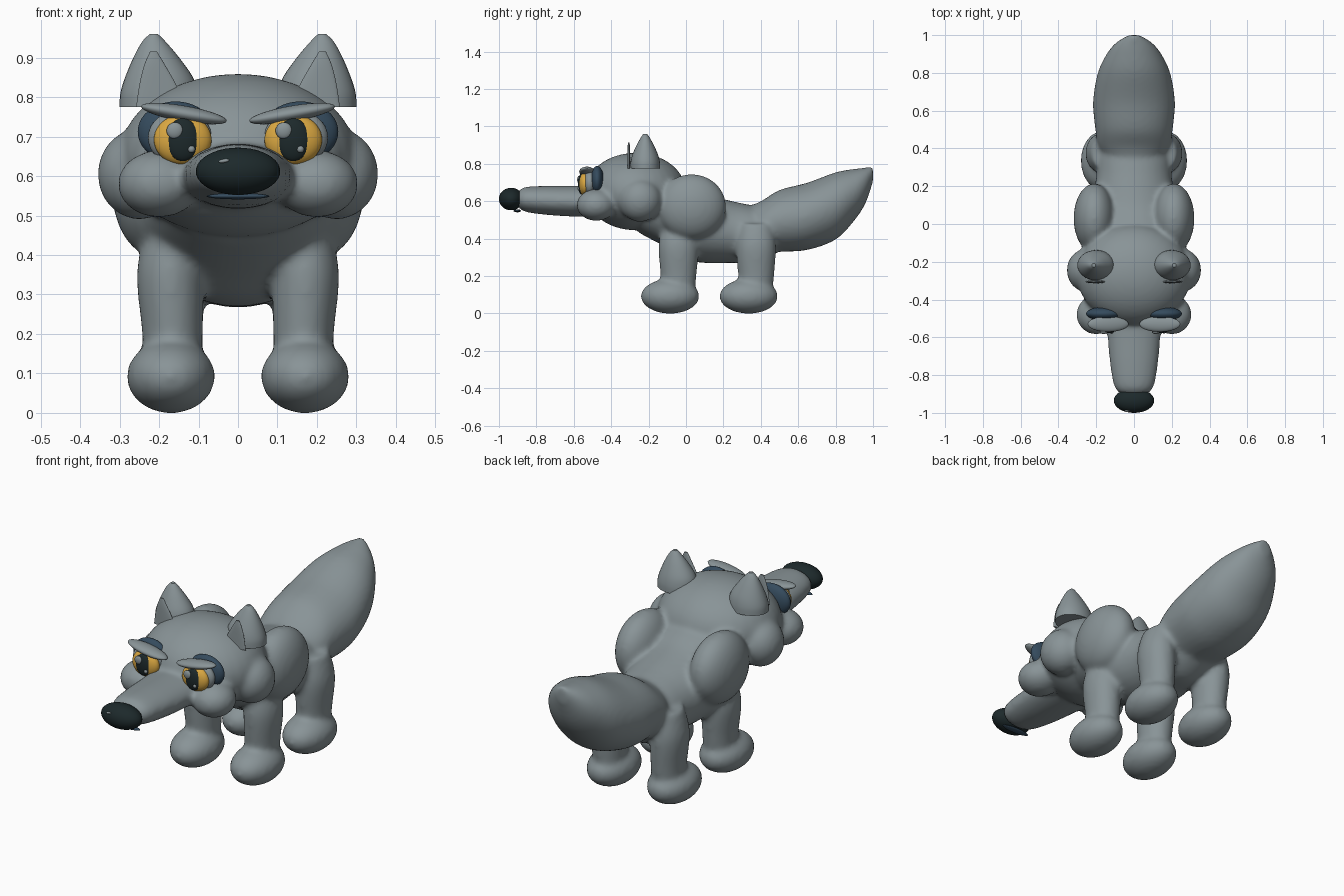
import bpy
import bmesh
from math import cos, sin, pi, radians
from mathutils import Matrix, Vector

cube = bpy.data.objects.get("Cube")
if cube:
    bpy.data.objects.remove(cube, do_unlink=True)


def material(name, rgb):
    m = bpy.data.materials.new(name)
    m.use_nodes = True
    m.diffuse_color = (*rgb, 1)
    m.node_tree.nodes["Principled BSDF"].inputs["Base Color"].default_value = (*rgb, 1)
    return m


FUR = material("grey fur", (0.25, 0.295, 0.31))
BLUE = material("dark blue", (0.035, 0.07, 0.11))
YELLOW = material("amber", (0.72, 0.40, 0.055))
BLACK = material("near black", (0.012, 0.022, 0.024))


def ball(bm, centre, radii, tilt=0):
    mat = (Matrix.Translation(centre) @ Matrix.Rotation(tilt, 4, 'Y')
           @ Matrix.Diagonal((*radii, 1)))
    bmesh.ops.create_uvsphere(bm, u_segments=32, v_segments=20, radius=1, matrix=mat)


def smooth_rings(rings, steps=6):
    """Catmull-Rom interpolation between cross-sections."""
    p = [Vector(r) for r in rings]
    p = [p[0]] + p + [p[-1]]
    out = []
    for a, b, c, d in zip(p, p[1:], p[2:], p[3:]):
        for i in range(steps):
            t = i / steps
            out.append((2 * b + (c - a) * t + (2 * a - 5 * b + 4 * c - d) * t ** 2
                        + (3 * b - a - 3 * c + d) * t ** 3) / 2)
    return out + [p[-1]]


def loft(bm, rings, place, sides=32):
    """Skin elliptical sections; place(ring, cos, sin) gives each point."""
    loops = [[bm.verts.new(place(r, cos(2 * pi * i / sides), sin(2 * pi * i / sides)))
              for i in range(sides)] for r in smooth_rings(rings)]
    for lo, hi in zip(loops, loops[1:]):
        for i in range(sides):
            j = (i + 1) % sides
            bm.faces.new((lo[i], lo[j], hi[j], hi[i]))
    bm.faces.new(loops[0][::-1])
    bm.faces.new(loops[-1])


def along_y(r, c, s):
    # ring = (y, centre z, half width, half height)
    return (r[2] * c, r[0], r[1] + r[3] * s)


def finish(bm, name, mat):
    bmesh.ops.recalc_face_normals(bm, faces=bm.faces)
    mesh = bpy.data.meshes.new(name)
    bm.to_mesh(mesh)
    bm.free()
    mesh.materials.append(mat)
    mesh.shade_smooth()
    mesh.set_sharp_from_angle(angle=radians(40))
    obj = bpy.data.objects.new(name, mesh)
    bpy.context.collection.objects.link(obj)
    return obj


def ball_object(name, mat, centre, radii, tilt=0):
    bm = bmesh.new()
    ball(bm, centre, radii, tilt)
    return finish(bm, name, mat)


# Body, head, muzzle, tail and legs, fused into one soft skin
bm = bmesh.new()
TORSO = [(-.25, .56, .20, .13), (-.1, .53, .25, .18), (0, .49, .25, .20),
         (.1, .455, .23, .185), (.25, .435, .20, .165), (.38, .42, .19, .15),
         (.48, .42, .13, .10)]
TAIL = [(.3, .44, .12, .12), (.4, .465, .185, .135), (.5, .495, .205, .165),
        (.65, .52, .217, .18), (.8, .575, .192, .18), (.9, .635, .145, .138),
        (.96, .685, .095, .095), (1.0, .745, .03, .04)]
MUZZLE = [(-.4, .60, .15, .085), (-.6, .60, .14, .082), (-.75, .605, .126, .077),
          (-.86, .61, .105, .066), (-.9, .61, .07, .04)]
for rings in (TORSO, TAIL, MUZZLE):
    loft(bm, rings, along_y)
ball(bm, (0, -.27, .652), (.3, .27, .207))
for side in (1, -1):
    ball(bm, (side * .25, -.245, .605), (.106, .115, .115))    # side cheek
    ball(bm, (side * .20, -.48, .58), (.105, .105, .085))      # front cheek
    ball(bm, (side * .21, .03, .57), (.11, .185, .175))        # shoulder
    for y, paw_y in ((-.04, -.085), (.375, .335)):
        LEG = [(.06, .165, .07, .08), (.2, .166, .077, .096),
               (.36, .172, .084, .106), (.48, .165, .06, .085)]
        loft(bm, LEG, lambda r, c, s: (side * r[1] + r[2] * c, y + r[3] * s, r[0]))
        ball(bm, (side * .17, paw_y, .092), (.112, .157, .093))
body = finish(bm, "body", FUR)
remesh = body.modifiers.new("fuse", 'REMESH')
remesh.mode = 'VOXEL'
remesh.voxel_size = 0.012
remesh.use_smooth_shade = True
soften = body.modifiers.new("soften", 'SMOOTH')
soften.factor = 0.5
soften.iterations = 10

# Nose, its glint and the mouth line
ball_object("nose", BLACK, (0, -.935, .612), (.107, .065, .06))
ball_object("nose_glint", FUR, (-.035, -.987, .638), (.014, .008, .005), -.15)
ball_object("mouth", BLUE, (0, -.902, .549), (.08, .02, .008))

EAR = [(.775, .20, .10, .08), (.81, .20, .098, .078), (.85, .20, .086, .068),
       (.9, .207, .058, .046), (.94, .213, .03, .024), (.96, .213, .01, .01)]
INNER_EAR = [(.775, .195, .063, .008), (.83, .203, .047, .008),
             (.88, .211, .027, .007), (.915, .214, .009, .004)]

for side, label in ((1, "left"), (-1, "right")):
    # Ears with a thin plate standing in front of each
    for name, rings, y in (("ear", EAR, -.218), ("inner_ear", INNER_EAR, -.306)):
        bm = bmesh.new()
        loft(bm, rings, lambda r, c, s: (side * r[1] + r[2] * c, y + r[3] * s, r[0]))
        finish(bm, f"{label}_{name}", FUR)

    # Eyes: shadow patch, eyeball, iris, pupil
    for name, mat, x, y, z, radii in (
            ("eye_patch", BLUE, .158, -.475, .712, (.096, .036, .077)),
            ("eyeball", FUR, .147, -.515, .697, (.081, .038, .07)),
            ("iris", YELLOW, .14, -.54, .692, (.073, .034, .064)),
            ("pupil", BLACK, .14, -.56, .692, (.042, .018, .054))):
        ball_object(f"{label}_{name}", mat, (side * x, y, z), radii)

    # Glints sit on the same side of both eyes
    ball_object(f"{label}_large_glint", FUR,
                (side * .138 - .022, -.572, .715), (.021, .01, .021))
    ball_object(f"{label}_small_glint", FUR,
                (side * .138 + .02, -.572, .668), (.009, .008, .009))

    # Slanted brow
    ball_object(f"{label}_brow", FUR, (side * .137, -.53, .758),
                (.11, .041, .02), -side * .17)
